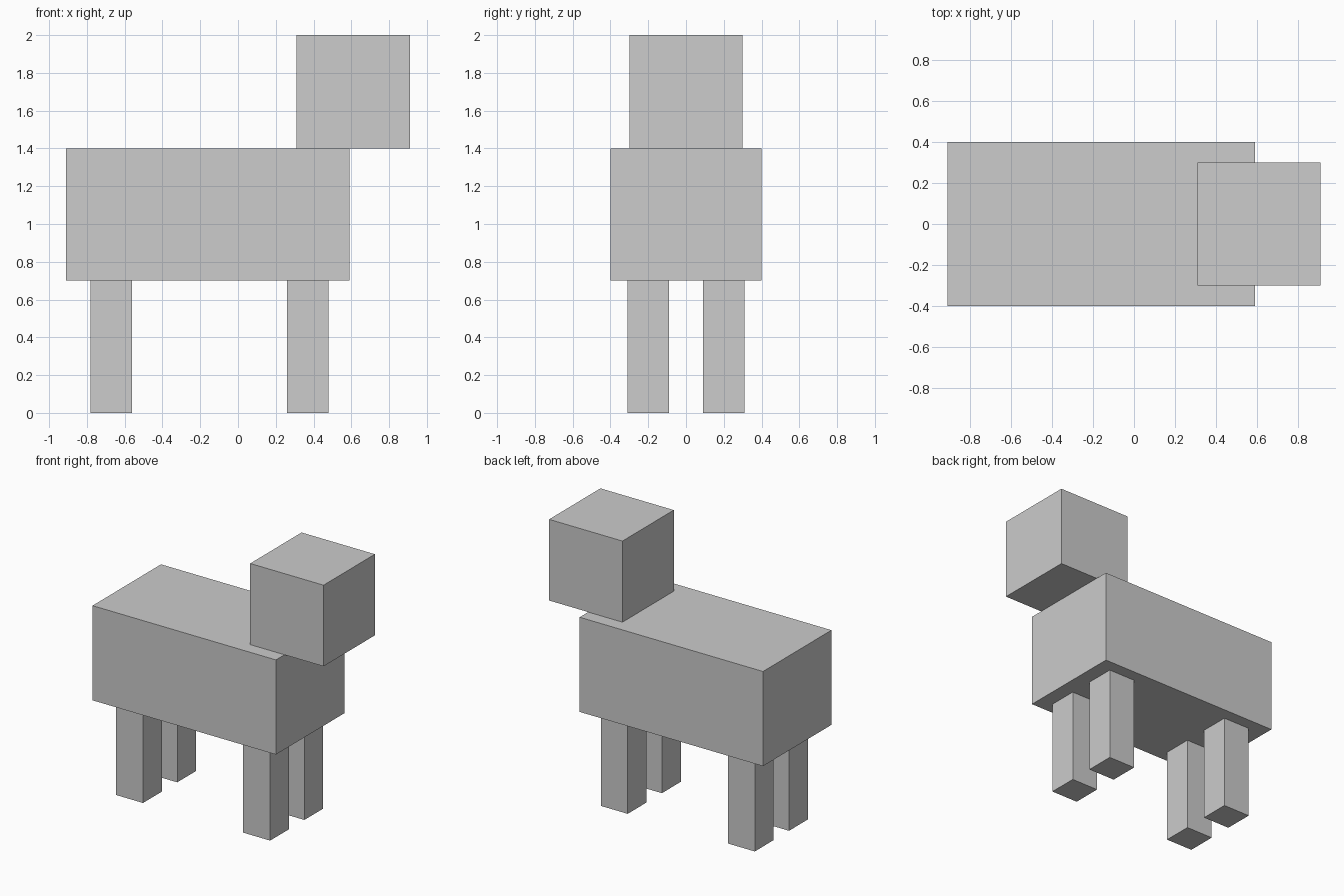
import bpy

# Remove the default cube
cube = bpy.data.objects.get("Cube")
if cube:
    bpy.data.objects.remove(cube, do_unlink=True)

# Single flat grey
GREY = (0.604, 0.604, 0.604, 1.0)
grey = bpy.data.materials.new("plain_grey")
grey.use_nodes = True
grey.diffuse_color = GREY
for node in grey.node_tree.nodes:
    if node.type == 'BSDF_PRINCIPLED':
        node.inputs["Base Color"].default_value = GREY


def box(name, centre, size):
    """Add a flat-faced box with its true size baked into the mesh."""
    bpy.ops.mesh.primitive_cube_add(size=1, location=centre)
    obj = bpy.context.object
    obj.name = name
    obj.scale = size
    bpy.ops.object.transform_apply(location=False, rotation=False, scale=True)
    obj.data.materials.append(grey)
    return obj


# Body and head
box("body", (-0.16, 0, 1.05), (1.5, 0.8, 0.7))
box("head", (0.61, 0, 1.7), (0.6, 0.6, 0.6))

# Legs: one pair under the head end, one under the tail end
for pair, x in (("head_end", 0.37), ("tail_end", -0.67)):
    for side, y in (("front", -0.2), ("back", 0.2)):
        box(f"{pair}_{side}_leg", (x, y, 0.35), (0.22, 0.22, 0.7))
